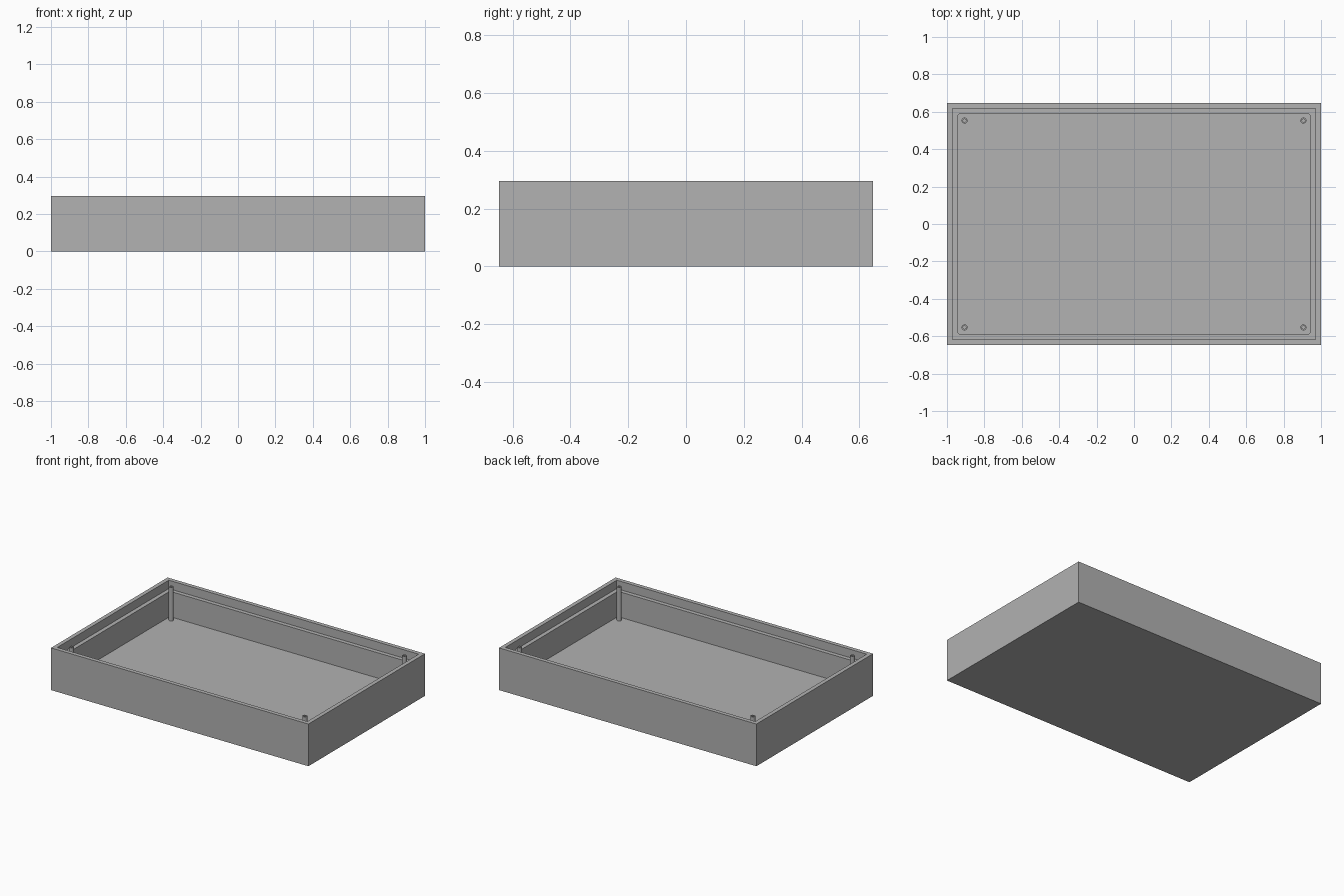
import bpy, bmesh
from math import cos, sin, tau

old = bpy.data.objects.get("Cube")
if old:
    bpy.data.objects.remove(old, do_unlink=True)

HALF_X, HALF_Y, HEIGHT = 1.0, 0.647, 0.296
WALL, LIP = 0.058, 0.029          # full wall thickness, thin upper lip
FLOOR, LEDGE = 0.059, 0.237       # heights of floor and ledge

grey = bpy.data.materials.new("plain grey")
grey.use_nodes = True
grey.diffuse_color = (0.445, 0.445, 0.445, 1)
grey.node_tree.nodes["Principled BSDF"].inputs["Base Color"].default_value = grey.diffuse_color


def rectangle(inset, z):
    x, y = HALF_X - inset, HALF_Y - inset
    return [(-x, -y, z), (x, -y, z), (x, y, z), (-x, y, z)]


def circle(radius, z, sides=24):
    return [(radius * cos(tau * i / sides), radius * sin(tau * i / sides), z)
            for i in range(sides)]


def loft(rings):
    """Join successive rings with quads and cap both ends."""
    bm = bmesh.new()
    loops = [[bm.verts.new(p) for p in ring] for ring in rings]
    for a, b in zip(loops, loops[1:]):
        for i in range(len(a)):
            j = (i + 1) % len(a)
            bm.faces.new((a[i], a[j], b[j], b[i]))
    bm.faces.new(loops[0][::-1])
    bm.faces.new(loops[-1])
    return bm, loops


def finish(bm, name):
    bmesh.ops.recalc_face_normals(bm, faces=bm.faces)
    mesh = bpy.data.meshes.new(name)
    bm.to_mesh(mesh)
    bm.free()
    mesh.materials.append(grey)
    obj = bpy.data.objects.new(name, mesh)
    bpy.context.collection.objects.link(obj)
    return obj


# Open tray: outer wall, rim, lip, ledge and recessed floor
bm, loops = loft([rectangle(0, 0), rectangle(0, HEIGHT), rectangle(LIP, HEIGHT),
                  rectangle(LIP, LEDGE), rectangle(WALL, LEDGE), rectangle(WALL, FLOOR)])
# Slightly rounded vertical corners in the cavity
corners = [bm.edges.get((a, b)) for a, b in zip(loops[-2], loops[-1])]
bmesh.ops.bevel(bm, geom=corners, offset=0.012, segments=4, profile=0.5, affect='EDGES')
finish(bm, "tray")

# Hollow screw posts standing in the four corners
for side, sx in (("right", -1), ("left", 1)):
    for end, sy in (("front", -1), ("back", 1)):
        bm, _ = loft([circle(0.016, FLOOR - 0.005), circle(0.016, HEIGHT - 0.003),
                      circle(0.008, HEIGHT - 0.003), circle(0.008, FLOOR + 0.001)])
        post = finish(bm, f"{end}_{side}_post")
        post.location = (sx * 0.906, sy * 0.553, 0)
        bpy.ops.object.select_all(action='DESELECT')
        bpy.context.view_layer.objects.active = post
        post.select_set(True)
        bpy.ops.object.shade_smooth_by_angle()
